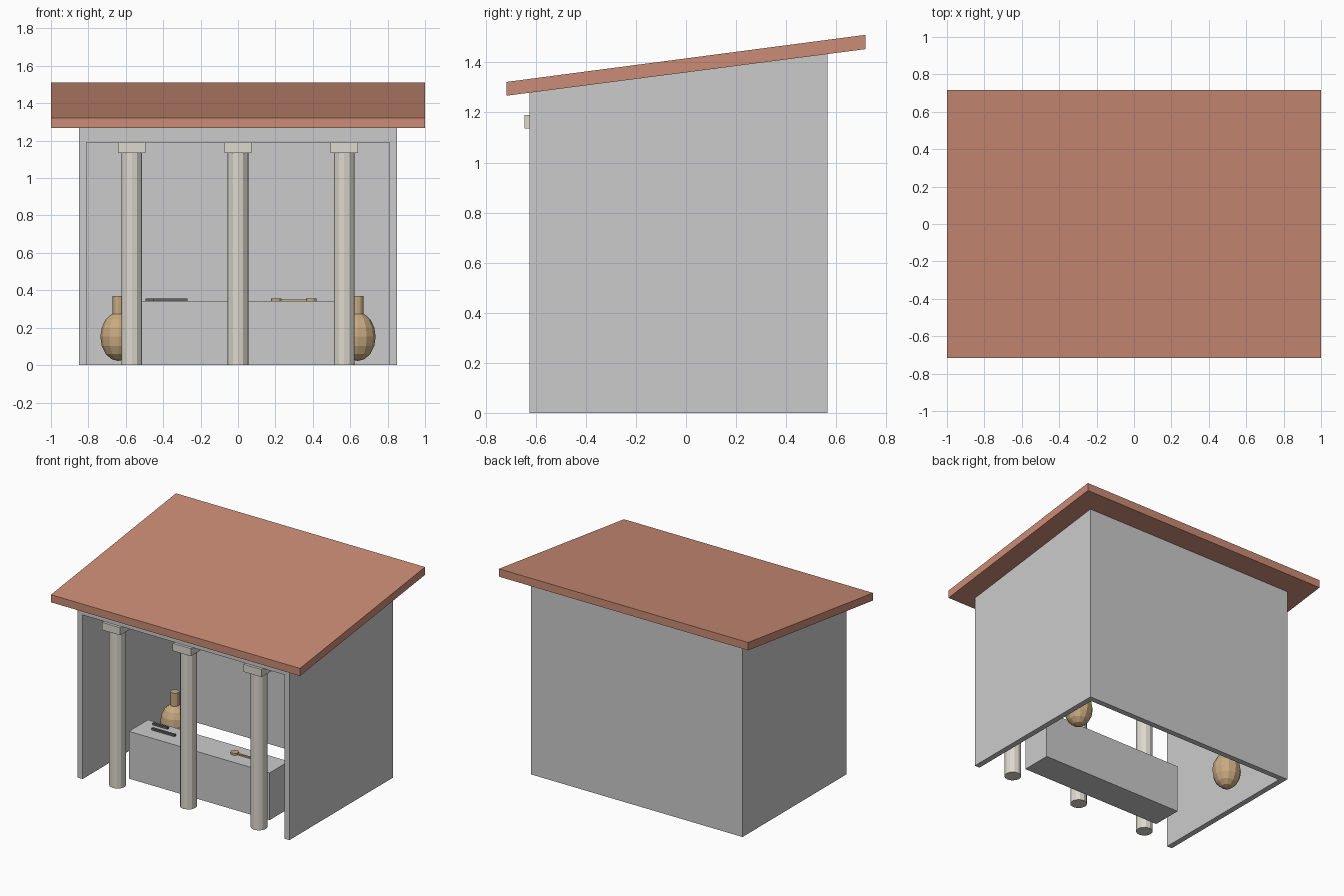
import bpy, bmesh, math
from mathutils import Matrix

if "Cube" in bpy.data.objects:
    bpy.data.objects.remove(bpy.data.objects["Cube"])


def material(name, rgb):
    m = bpy.data.materials.new(name)
    m.diffuse_color = (*rgb, 1)
    m.use_nodes = True
    m.node_tree.nodes["Principled BSDF"].inputs["Base Color"].default_value = m.diffuse_color
    return m


CLAY = material("roof_clay", (0.60, 0.26, 0.18))
STONE = material("pale_stone", (0.72, 0.69, 0.62))
TAN = material("tan_pottery", (0.58, 0.40, 0.22))
IRON = material("dark_iron", (0.12, 0.12, 0.13))


def finish(bm, name, mat=None):
    bmesh.ops.recalc_face_normals(bm, faces=bm.faces)
    me = bpy.data.meshes.new(name)
    bm.to_mesh(me)
    bm.free()
    ob = bpy.data.objects.new(name, me)
    bpy.context.collection.objects.link(ob)
    if mat:
        me.materials.append(mat)
    return ob


def prism(name, x0, x1, profile, mat=None):
    """Extrude a (y, z) profile along x."""
    bm = bmesh.new()
    face = bm.faces.new([bm.verts.new((x0, y, z)) for y, z in profile])
    ext = bmesh.ops.extrude_face_region(bm, geom=[face])["geom"]
    moved = [g for g in ext if isinstance(g, bmesh.types.BMVert)]
    bmesh.ops.translate(bm, verts=moved, vec=(x1 - x0, 0, 0))
    return finish(bm, name, mat)


def box(name, x0, x1, y0, y1, z0, z1, mat=None):
    return prism(name, x0, x1, [(y0, z0), (y1, z0), (y1, z1), (y0, z1)], mat)


def cylinder(name, x, y, z0, z1, r, mat, sides=12):
    bm = bmesh.new()
    bmesh.ops.create_cone(bm, cap_ends=True, segments=sides, radius1=r, radius2=r,
                          depth=z1 - z0, matrix=Matrix.Translation((x, y, (z0 + z1) / 2)))
    return finish(bm, name, mat)


def under_roof(y):
    return 1.267 + 0.1297 * (y + 0.717)


FRONT, BACK, W, T = -0.625, 0.565, 0.85, 0.04


def wall(name, x0, x1, y0, y1, z0=0.0):
    return prism(name, x0, x1, [(y0, z0), (y1, z0), (y1, under_roof(y1)), (y0, under_roof(y0))])


# Walls with tops following the roof pitch, open at front and bottom
wall("left_wall", -W, -W + T, FRONT, BACK)
wall("right_wall", W - T, W, FRONT, BACK)
wall("back_wall", -W + T, W - T, BACK - T, BACK)
wall("front_lintel", -W + T, W - T, FRONT, FRONT + T, 1.19)

# Sloping slab roof
prism("roof", -1, 1, [(-0.717, 1.267), (0.717, 1.453), (0.717, 1.51), (-0.717, 1.322)], CLAY)

# Front columns with square capitals
for x, side in ((-0.568, "left"), (0, "middle"), (0.568, "right")):
    cylinder(side + "_column", x, -0.57, 0, 1.135, 0.056, STONE)
    box(side + "_capital", x - 0.073, x + 0.073, -0.645, -0.499, 1.135, 1.19, STONE)

# Counter
box("counter", -0.565, 0.565, -0.445, -0.225, 0, 0.343)

# Iron tools lying on the counter
box("short_tool", -0.495, -0.375, -0.275, -0.258, 0.343, 0.357, IRON)
box("long_tool", -0.455, -0.27, -0.343, -0.325, 0.343, 0.357, IRON)

# Balance scale: two pans and a beam
for x, side in ((0.205, "left"), (0.392, "right")):
    cylinder(side + "_scale_pan", x, -0.33, 0.343, 0.357, 0.028, TAN)
box("scale_beam", 0.205, 0.392, -0.337, -0.323, 0.343, 0.352, TAN)

# Storage jars against the side walls
for s, side in ((-1, "left"), (1, "right")):
    bm = bmesh.new()
    bmesh.ops.create_uvsphere(bm, u_segments=12, v_segments=8, radius=1,
                              matrix=Matrix.Translation((s * 0.64, 0.19, 0.152))
                              @ Matrix.Diagonal((0.096, 0.096, 0.13, 1)))
    finish(bm, side + "_jar_body", TAN)
    cylinder(side + "_jar_neck", s * 0.64, 0.19, 0.26, 0.37, 0.03, TAN)
